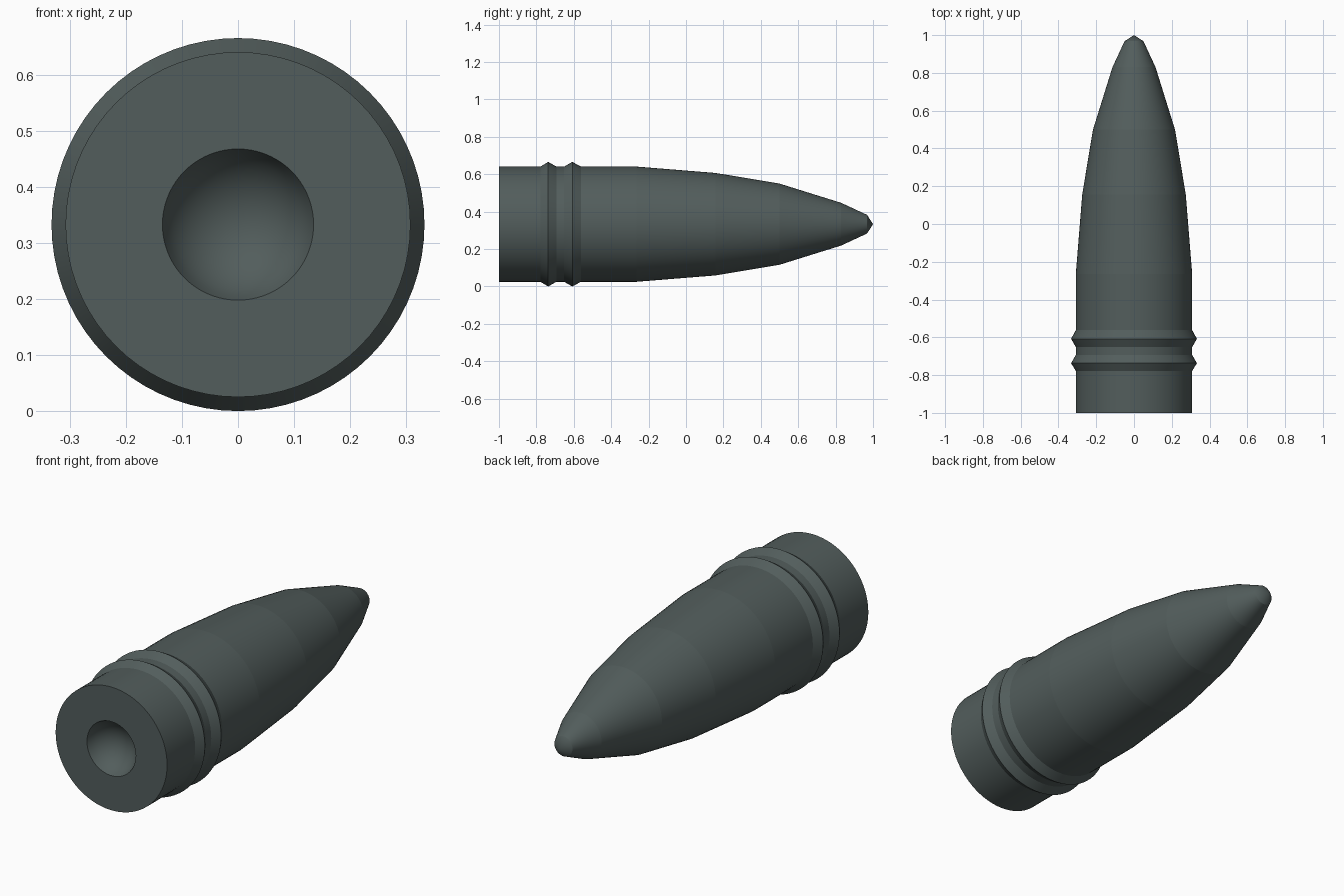
import bpy, bmesh, math

if "Cube" in bpy.data.objects:
    bpy.data.objects.remove(bpy.data.objects["Cube"])

SIDES = 72
AXIS_Z = 0.333

# gunmetal finish
mat = bpy.data.materials.new("dark_grey_green")
mat.diffuse_color = (0.085, 0.11, 0.107, 1)
mat.use_nodes = True
mat.node_tree.nodes["Principled BSDF"].inputs["Base Color"].default_value = mat.diffuse_color

# hollow dish in the base: spherical cap
DISH_R, DISH_D, STEPS = 0.135, 0.10, 8
ball = (DISH_R ** 2 + DISH_D ** 2) / (2 * DISH_D)
half = math.asin(DISH_R / ball)
dish = [(-1 + DISH_D - ball + ball * math.cos(half * i / STEPS),
         ball * math.sin(half * i / STEPS)) for i in range(STEPS + 1)]

# outer wall with two raised bands and tapering nose (y, radius)
wall = [(-1, .308), (-.778, .308), (-.737, .333), (-.693, .308),
        (-.651, .308), (-.608, .333), (-.562, .308), (-.265, .308),
        (.157, .274), (.50, .217), (.83, .114), (.968, .05), (1, 0)]
profile = dish + wall


def lathe(name, pts, smooth_rings):
    """Revolve the profile round the y axis; rings outside smooth_rings stay sharp."""
    bm = bmesh.new()
    rings = []
    for y, r in pts:
        if r < 1e-6:
            rings.append([bm.verts.new((0, y, AXIS_Z))])
        else:
            rings.append([bm.verts.new((r * math.cos(2 * math.pi * k / SIDES), y,
                                        AXIS_Z + r * math.sin(2 * math.pi * k / SIDES)))
                          for k in range(SIDES)])
    for a, b in zip(rings, rings[1:]):
        for k in range(SIDES):
            n = (k + 1) % SIDES
            quad = [a[k % len(a)], a[n % len(a)], b[n % len(b)], b[k % len(b)]]
            bm.faces.new(list(dict.fromkeys(quad))).smooth = True
    bmesh.ops.recalc_face_normals(bm, faces=bm.faces)
    for i, ring in enumerate(rings):
        if i not in smooth_rings and len(ring) > 1:
            for k in range(SIDES):
                bm.edges.get((ring[k], ring[(k + 1) % SIDES])).smooth = False
    me = bpy.data.meshes.new(name)
    bm.to_mesh(me)
    bm.free()
    me.materials.append(mat)
    ob = bpy.data.objects.new(name, me)
    bpy.context.collection.objects.link(ob)
    return ob


lathe("projectile_body", profile, set(range(STEPS)))
